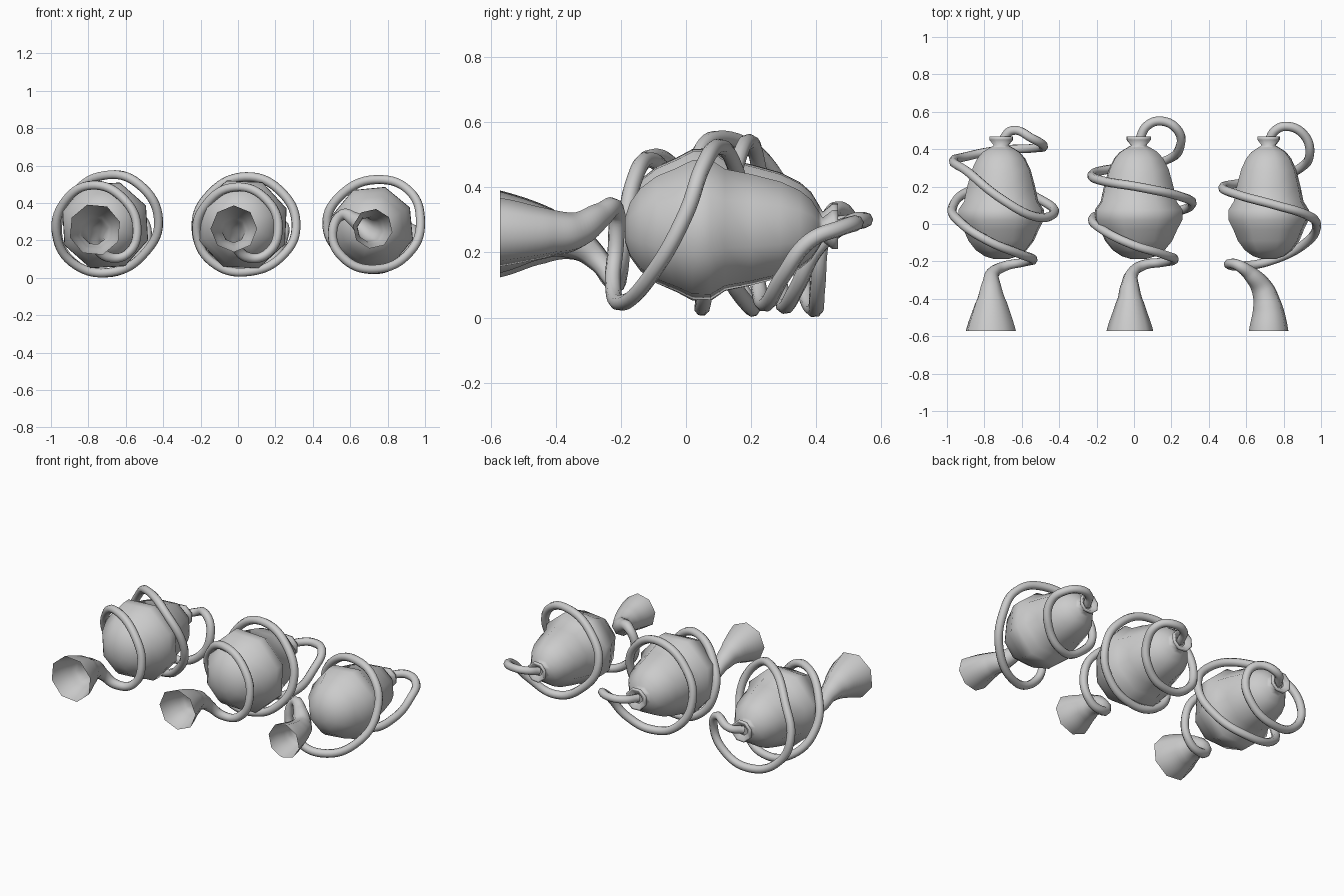
import bpy, bmesh
from math import cos, sin, tau, radians

SIDES = 8
TUBE = 0.0245

# Half outline of the gourd body: (y, radius), from flared mouth to blunt front
PROFILE = [(0.445, 0.03), (0.465, 0.058), (0.467, 0.068), (0.45, 0.068), (0.42, 0.042), (0.408, 0.065),
           (0.385, 0.105), (0.35, 0.137), (0.29, 0.168), (0.20, 0.194), (0.12, 0.212), (0.075, 0.245),
           (0.02, 0.243), (-0.03, 0.215), (-0.09, 0.187), (-0.14, 0.145), (-0.172, 0.095), (-0.188, 0.04)]


def body(name, x, z, scale, turn):
    bm = bmesh.new()
    rings = []
    for y, r in PROFILE:
        rings.append([bm.verts.new((x + r * scale * cos(tau * i / SIDES + radians(turn)), y,
                                    z + r * scale * sin(tau * i / SIDES + radians(turn))))
                      for i in range(SIDES)])
    for a, b in zip(rings, rings[1:]):
        for i in range(SIDES):
            j = (i + 1) % SIDES
            bm.faces.new((a[i], a[j], b[j], b[i]))
    bm.faces.new(rings[-1])
    bmesh.ops.recalc_face_normals(bm, faces=bm.faces)
    for f in bm.faces:
        f.smooth = True
    me = bpy.data.meshes.new(name)
    bm.to_mesh(me)
    bm.free()
    bpy.context.collection.objects.link(bpy.data.objects.new(name, me))


def horn(name, coil, bell):
    """One swept pipe: thin coil points (x, y, z), then widening bell points (x, y, z, r)."""
    pts = [(*p, TUBE) for p in coil] + bell
    cu = bpy.data.curves.new(name, 'CURVE')
    cu.dimensions = '3D'
    cu.bevel_depth = 1.0
    cu.bevel_resolution = 2
    cu.resolution_u = 8
    sp = cu.splines.new('BEZIER')
    sp.radius_interpolation = 'CARDINAL'
    sp.bezier_points.add(len(pts) - 1)
    for bp, (x, y, z, r) in zip(sp.bezier_points, pts):
        bp.co = (x, y, z)
        bp.radius = r
        bp.handle_left_type = bp.handle_right_type = 'AUTO'
    # square off the bell mouth so it faces straight forward
    end = sp.bezier_points[-1]
    end.handle_left_type = end.handle_right_type = 'FREE'
    end.handle_left = (end.co.x, end.co.y + 0.05, end.co.z)
    end.handle_right = (end.co.x, end.co.y - 0.05, end.co.z)
    sp.use_smooth = True
    bpy.context.collection.objects.link(bpy.data.objects.new(name, cu))


# Gourd bodies
body("left_body", -0.71, 0.28, 0.99, 26)
body("middle_body", 0.025, 0.285, 1.02, 20)
body("right_body", 0.72, 0.27, 0.92, 28)

# Left pipe: two and a half turns around the body, then the bell
horn("left_horn",
     [(-0.71, 0.44, 0.28), (-0.65, 0.50, 0.30), (-0.54, 0.455, 0.33), (-0.485, 0.42, 0.25),
      (-0.54, 0.405, 0.10), (-0.72, 0.395, 0.025), (-0.90, 0.36, 0.10), (-0.965, 0.335, 0.26),
      (-0.89, 0.28, 0.43), (-0.71, 0.135, 0.548), (-0.53, 0.04, 0.50), (-0.425, 0.065, 0.31),
      (-0.50, 0.13, 0.13), (-0.68, 0.20, 0.03), (-0.87, 0.18, 0.07), (-0.97, 0.09, 0.23),
      (-0.93, 0.01, 0.40), (-0.78, -0.09, 0.495), (-0.61, -0.16, 0.42), (-0.54, -0.19, 0.26),
      (-0.59, -0.205, 0.13)],
     [(-0.69, -0.225, 0.11, 0.028), (-0.755, -0.265, 0.17, 0.036), (-0.765, -0.33, 0.225, 0.055),
      (-0.765, -0.42, 0.25, 0.088), (-0.765, -0.572, 0.257, 0.14)])

# Middle pipe
horn("middle_horn",
     [(0.025, 0.44, 0.285), (0.07, 0.525, 0.295), (0.15, 0.55, 0.30), (0.235, 0.50, 0.29),
      (0.245, 0.41, 0.22), (0.17, 0.34, 0.09), (0.02, 0.305, 0.035), (-0.15, 0.29, 0.10),
      (-0.225, 0.26, 0.26), (-0.165, 0.23, 0.43), (0.04, 0.195, 0.54), (0.24, 0.15, 0.45),
      (0.31, 0.11, 0.27), (0.24, 0.07, 0.12), (0.07, 0.05, 0.034), (-0.12, 0.05, 0.07),
      (-0.22, 0.03, 0.23), (-0.17, -0.03, 0.39), (-0.01, -0.11, 0.485), (0.15, -0.16, 0.42),
      (0.215, -0.19, 0.26), (0.15, -0.205, 0.125)],
     [(0.05, -0.22, 0.11, 0.027), (-0.01, -0.265, 0.17, 0.034), (-0.022, -0.33, 0.225, 0.05),
      (-0.022, -0.42, 0.255, 0.075), (-0.022, -0.572, 0.262, 0.125)])

# Right pipe: shorter coil, neck rises into a smaller bell
horn("right_horn",
     [(0.72, 0.44, 0.27), (0.755, 0.50, 0.285), (0.82, 0.522, 0.29), (0.91, 0.475, 0.275),
      (0.94, 0.38, 0.235), (0.89, 0.30, 0.13), (0.74, 0.245, 0.042), (0.58, 0.22, 0.11),
      (0.475, 0.195, 0.28), (0.56, 0.155, 0.45), (0.76, 0.10, 0.525), (0.92, 0.05, 0.46),
      (0.975, 0.0, 0.32), (0.92, -0.10, 0.14), (0.72, -0.2, 0.045), (0.56, -0.225, 0.11)],
     [(0.505, -0.215, 0.24, 0.0255), (0.555, -0.22, 0.335, 0.029), (0.625, -0.27, 0.31, 0.042),
      (0.685, -0.345, 0.265, 0.06), (0.712, -0.43, 0.26, 0.077), (0.72, -0.572, 0.262, 0.107)])
